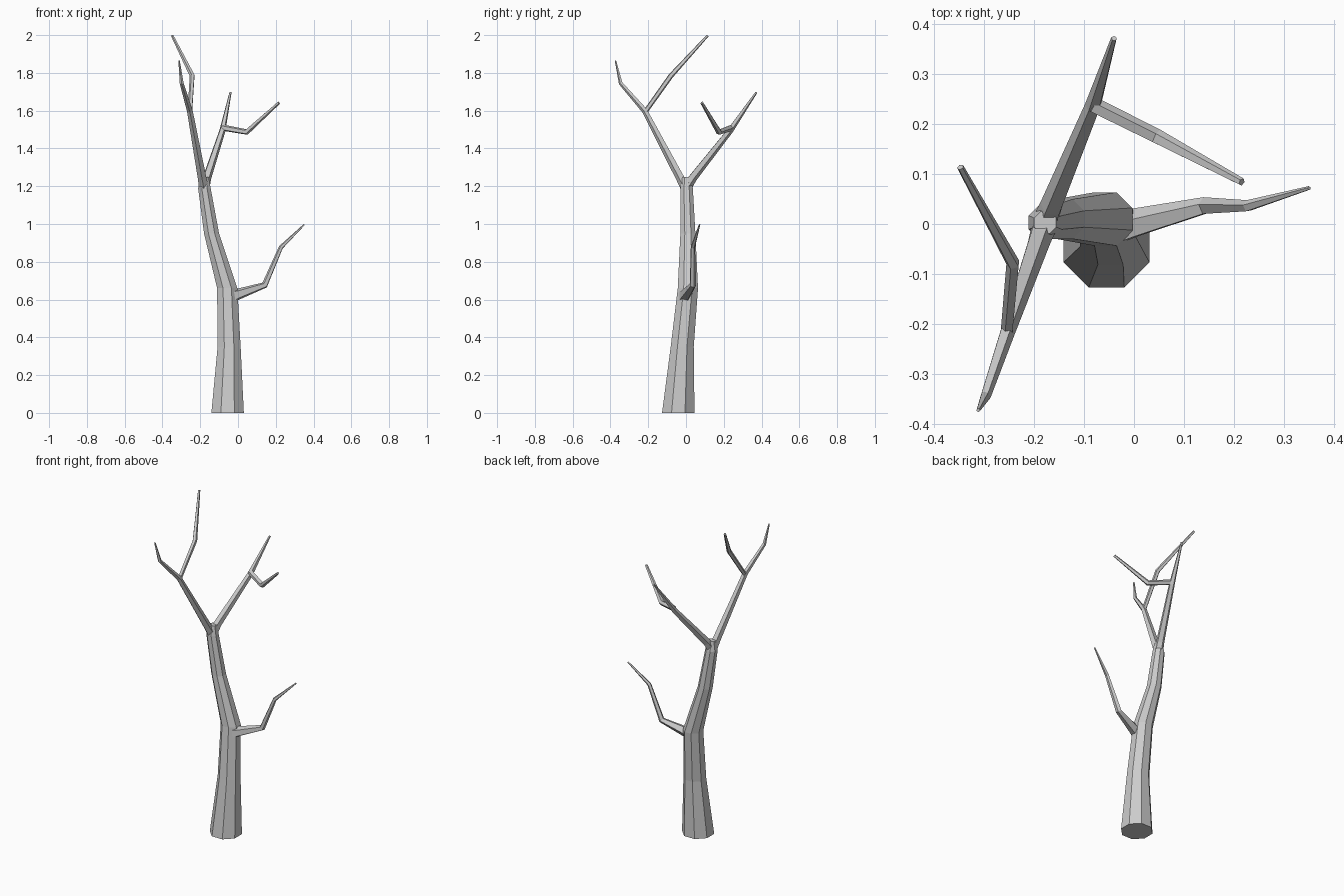
import bpy, bmesh, math
from mathutils import Vector

cube = bpy.data.objects.get("Cube")
if cube:
    bpy.data.objects.remove(cube, do_unlink=True)

bark = bpy.data.materials.new("grey_bark")
bark.use_nodes = True
GREY = (0.6, 0.6, 0.6, 1)
bark.diffuse_color = GREY
bark.node_tree.nodes["Principled BSDF"].inputs["Base Color"].default_value = GREY


def limb(name, path, sides, upright=False):
    """Tapered, flat-sided tube through (x, y, z, radius) stations."""
    pts = [Vector(p[:3]) for p in path]
    bm = bmesh.new()
    rings = []
    side = None
    for i, p in enumerate(pts):
        # Average the directions on both sides of the joint
        t = Vector((0, 0, 0))
        if i > 0:
            t += (p - pts[i - 1]).normalized()
        if i < len(pts) - 1:
            t += (pts[i + 1] - p).normalized()
        t.normalize()
        if upright:
            t = Vector((0, 0, 1))
        # Carry the cross-section along without twisting
        if side is None:
            side = Vector((1, 0, 0)) if upright else t.cross(Vector((0, 0, 1)))
        side = (side - t * side.dot(t)).normalized()
        other = t.cross(side)
        ring = []
        for k in range(sides):
            a = 2 * math.pi * (k + 0.5) / sides
            ring.append(bm.verts.new(
                p + (side * math.cos(a) + other * math.sin(a)) * path[i][3]))
        rings.append(ring)
    for low, high in zip(rings, rings[1:]):
        for k in range(sides):
            n = (k + 1) % sides
            bm.faces.new((low[k], low[n], high[n], high[k]))
    bm.faces.new(rings[0][::-1])
    bm.faces.new(rings[-1])
    bmesh.ops.recalc_face_normals(bm, faces=bm.faces[:])
    mesh = bpy.data.meshes.new(name)
    bm.to_mesh(mesh)
    bm.free()
    mesh.materials.append(bark)
    obj = bpy.data.objects.new(name, mesh)
    bpy.context.collection.objects.link(obj)
    return obj


# Trunk, leaning and narrowing up to the crotch
limb("trunk", [(-0.055, -0.041, 0, 0.093), (-0.047, -0.02, 0.35, 0.066),
               (-0.057, 0.01, 0.66, 0.058), (-0.14, 0.01, 0.95, 0.043),
               (-0.178, 0.003, 1.19, 0.036), (-0.178, 0.003, 1.248, 0.024)],
     8, upright=True)

# Low branch on the left
limb("low_branch", [(-0.05, -0.008, 0.612, 0.044), (0.0, 0.0, 0.628, 0.031),
                    (0.142, 0.036, 0.677, 0.018), (0.228, 0.036, 0.877, 0.012),
                    (0.351, 0.072, 0.997, 0.004)], 5)

# Front limb and the twig that forks from it
limb("front_limb", [(-0.18, 0.0, 1.19, 0.028), (-0.19, -0.03, 1.245, 0.024),
                    (-0.255, -0.218, 1.6, 0.016), (-0.298, -0.345, 1.745, 0.011),
                    (-0.312, -0.373, 1.865, 0.004)], 5)
limb("front_twig", [(-0.254, -0.215, 1.595, 0.013), (-0.242, -0.08, 1.785, 0.014),
                    (-0.348, 0.114, 1.997, 0.007)], 5)

# Back limb and the twig that forks from it
limb("back_limb", [(-0.178, 0.0, 1.19, 0.028), (-0.165, 0.035, 1.245, 0.024),
                   (-0.082, 0.235, 1.498, 0.017), (-0.04, 0.372, 1.697, 0.006)], 5)
limb("back_twig", [(-0.082, 0.238, 1.51, 0.017), (0.045, 0.175, 1.487, 0.016),
                   (0.216, 0.084, 1.642, 0.008)], 5)
